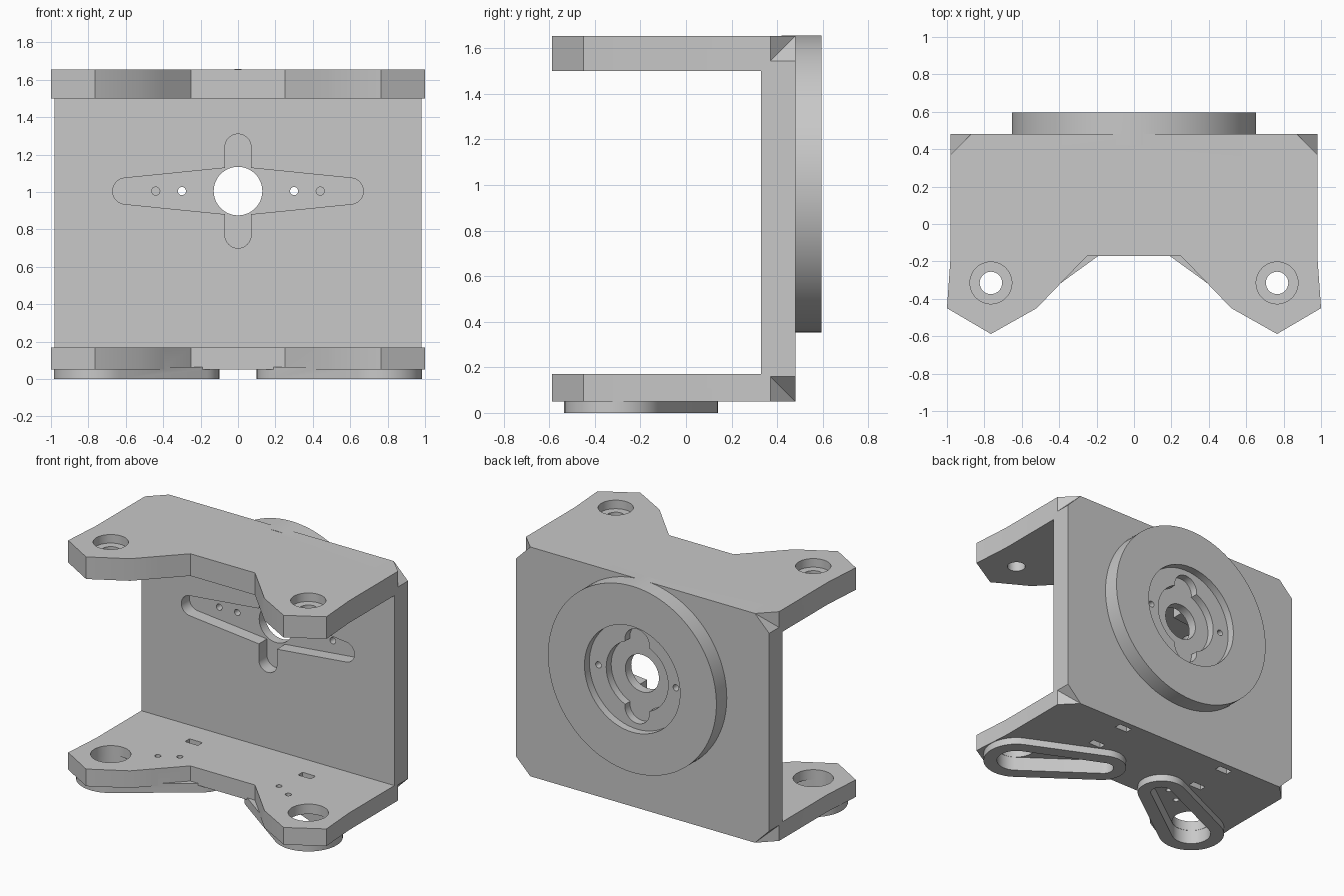
import bpy, bmesh, math
from mathutils import Vector

if "Cube" in bpy.data.objects:
    bpy.data.objects.remove(bpy.data.objects["Cube"])

grey = bpy.data.materials.new("plain grey")
grey.use_nodes = True
COLOUR = (0.58, 0.58, 0.58, 1)
grey.diffuse_color = COLOUR
grey.node_tree.nodes["Principled BSDF"].inputs["Base Color"].default_value = COLOUR


def prism(name, outline, low, high, axis="z"):
    """Extrude a 2D outline along z (outline in xy) or along y (outline in xz)."""
    bm = bmesh.new()
    place = (lambda p, d: (p[0], p[1], d)) if axis == "z" else (lambda p, d: (p[0], d, p[1]))
    face = bm.faces.new([bm.verts.new(place(p, low)) for p in outline])
    moved = bmesh.ops.extrude_face_region(bm, geom=[face])["geom"]
    shift = Vector(place((0, 0), high - low))
    bmesh.ops.translate(bm, vec=shift, verts=[v for v in moved if isinstance(v, bmesh.types.BMVert)])
    bmesh.ops.recalc_face_normals(bm, faces=bm.faces)
    mesh = bpy.data.meshes.new(name)
    bm.to_mesh(mesh)
    bm.free()
    mesh.materials.append(grey)
    obj = bpy.data.objects.new(name, mesh)
    bpy.context.collection.objects.link(obj)
    return obj


def capsule(a, ra, b, rb, steps=24):
    """Outline around two circles joined by their outer tangents."""
    dx, dy = b[0] - a[0], b[1] - a[1]
    heading = math.atan2(dy, dx)
    spread = math.acos((ra - rb) / math.hypot(dx, dy))
    pts = []
    for c, r, start, sweep in ((a, ra, heading + spread, 2 * math.pi - 2 * spread),
                               (b, rb, heading - spread, 2 * spread)):
        for i in range(steps + 1):
            t = start + sweep * i / steps
            pts.append((c[0] + r * math.cos(t), c[1] + r * math.sin(t)))
    return pts


def circle(c, r, n=48):
    return [(c[0] + r * math.cos(2 * math.pi * i / n), c[1] + r * math.sin(2 * math.pi * i / n))
            for i in range(n)]


def box(c, w, h):
    return [(c[0] + sx * w / 2, c[1] + sy * h / 2) for sx, sy in ((-1, -1), (1, -1), (1, 1), (-1, 1))]


def combine(target, other, operation):
    mod = target.modifiers.new("combine", "BOOLEAN")
    mod.operation, mod.solver, mod.object = operation, "EXACT", other
    bpy.context.view_layer.objects.active = target
    bpy.ops.object.modifier_apply(modifier=mod.name)
    bpy.data.objects.remove(other)


def add(*args):
    combine(bracket, prism("addition", *args), "UNION")


def cut(*args):
    combine(bracket, prism("cutter", *args), "DIFFERENCE")


# Main sizes
BASE, FLOOR, CEIL, TOP = 0.05, 0.17, 1.5, 1.655
INNER, BACK, RIM = 0.33, 0.48, 0.595
W, CH = 0.98, 0.11
HUB = (0, 1.005)

# Back wall with chamfered corners
bracket = prism("bracket", [(-W, BASE + CH), (-W + CH, BASE), (W - CH, BASE), (W, BASE + CH),
                            (W, TOP - CH), (W - CH, TOP), (-W + CH, TOP), (-W, TOP - CH)],
                INNER, BACK, "y")

# Upper and lower arms share one outline
half = [(0.25, -0.17), (0.4, -0.325), (0.52, -0.45), (0.765, -0.588), (1, -0.45),
        (W, -0.17), (W, BACK - CH), (W - CH, BACK)]
arm = half + [(-x, y) for x, y in reversed(half)]
add(arm, BASE, FLOOR)
add(arm, CEIL, TOP)

# Round boss on the back
add(circle(HUB, 0.652, 96), 0.42, RIM, "y")

# Raised tapered pads under the lower arm
for s in (-1, 1):
    add(capsule((s * 0.765, -0.315), 0.22, (s * 0.262, -0.022), 0.162), 0, 0.064)

# Boss recess, inner recess and its two ears
cut(circle(HUB, 0.37, 64), 0.54, 0.7, "y")
cut(circle(HUB, 0.24), 0.485, 0.7, "y")
for s in (-1, 1):
    cut(circle((0, HUB[1] + s * 0.235), 0.095, 32), 0.485, 0.7, "y")

# Cross-shaped groove on the inside of the back wall
for s in (-1, 1):
    cut(capsule(HUB, 0.13, (s * 0.6, HUB[1]), 0.07), 0.2, 0.42, "y")
    cut(circle((s * 0.3, HUB[1]), 0.022, 16), 0.2, 0.7, "y")
    cut(circle((s * 0.44, HUB[1]), 0.022, 16), 0.2, 0.48, "y")
cut(capsule((0, HUB[1] - 0.235), 0.07, (0, HUB[1] + 0.235), 0.07), 0.2, 0.42, "y")
cut(circle(HUB, 0.13), 0.2, 0.7, "y")

for s in (-1, 1):
    pivot = (s * 0.765, -0.315)
    along = (-s * math.cos(math.radians(30)), math.sin(math.radians(30)))

    def point(d):
        return pivot[0] + along[0] * d, pivot[1] + along[1] * d

    # Counterbored hole in the upper arm
    cut(circle(pivot, 0.112), TOP - 0.06, 1.8)
    cut(circle(pivot, 0.06, 32), 1.4, 1.8)
    # Tapered pocket, pivot hole and screw holes in the lower arm
    cut(capsule(pivot, 0.13, point(0.59), 0.07), -0.1, 0.1)
    cut(circle(pivot, 0.128), -0.1, 0.3)
    for d in (0.3, 0.44):
        cut(circle(point(d), 0.02, 16), -0.1, 0.3)
    # Strap slots
    cut(box((s * 0.438, 0.135), 0.1, 0.05), -0.1, 0.3)
    cut(box((s * 0.438, 0.41), 0.1, 0.05), -0.1, 0.15)

# Smooth the round walls, keep the edges sharp
bpy.ops.object.select_all(action="DESELECT")
bracket.select_set(True)
bpy.context.view_layer.objects.active = bracket
bpy.ops.object.shade_smooth_by_angle(angle=math.radians(25))
